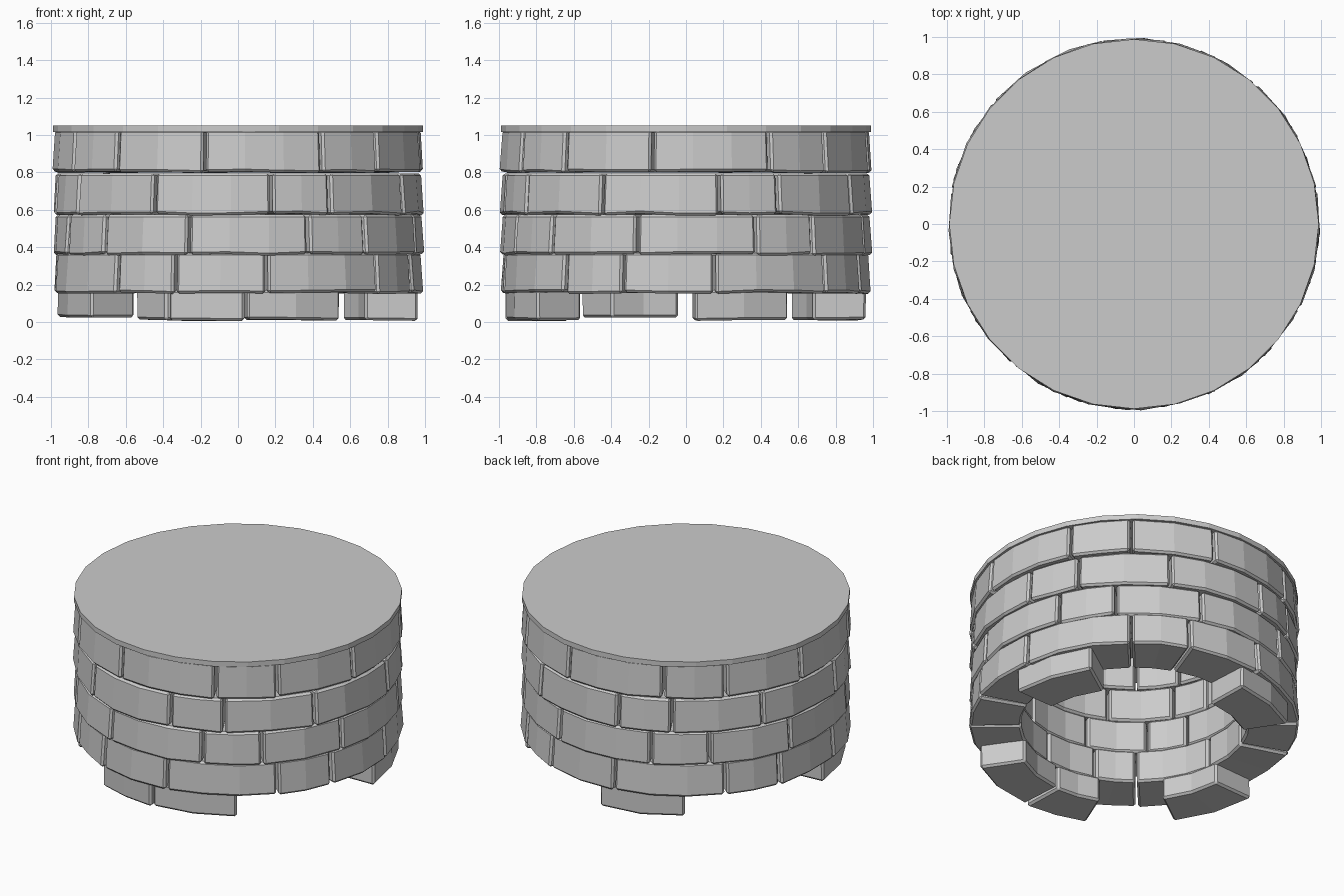
import bpy, bmesh, math, random

if "Cube" in bpy.data.objects:
    bpy.data.objects.remove(bpy.data.objects["Cube"])

random.seed(4)
INNER = 0.68


def brick(name, a0, a1, z0, z1, r_top, r_bot, r_in=INNER, jitter=0.006):
    """Curved, faceted stone block between two angles, with chipped edges."""
    gap = 0.45
    a0, a1 = a0 + gap, a1 - gap
    n = max(2, round((a1 - a0) / 13))
    bm = bmesh.new()
    rings = []
    for i in range(n + 1):
        a = math.radians(a0 + (a1 - a0) * i / n)
        j = random.uniform(-jitter, jitter)
        dz = random.uniform(-jitter, jitter)
        section = [(r_in, z0), (r_bot + j, z0 + dz),
                   (r_top + j * 0.5, z1), (r_in, z1)]
        rings.append([bm.verts.new((r * math.cos(a), r * math.sin(a), z))
                      for r, z in section])
    for p, q in zip(rings, rings[1:]):
        for k in range(4):
            m = (k + 1) % 4
            bm.faces.new((p[k], p[m], q[m], q[k]))
    bm.faces.new(rings[0])
    bm.faces.new(rings[-1])
    bmesh.ops.recalc_face_normals(bm, faces=bm.faces)
    me = bpy.data.meshes.new(name)
    bm.to_mesh(me)
    bm.free()
    ob = bpy.data.objects.new(name, me)
    bpy.context.collection.objects.link(ob)
    # Chamfered stone edges
    bev = ob.modifiers.new("chamfer", 'BEVEL')
    bev.width = 0.013
    bev.segments = 1
    bev.limit_method = 'ANGLE'
    bev.angle_limit = math.radians(40)
    return ob


# Four full courses: z range and joint angles, repeated every quarter turn
courses = [
    (0.155, 0.37, (-41, -20, 9)),
    (0.36, 0.575, (-15.5, 22.5, 43.5)),
    (0.575, 0.795, (-27, 10.5, 30)),
    (0.80, 1.025, (-63, -41, -10.5)),
]
for c, (z0, z1, joints) in enumerate(courses, 1):
    ends = list(joints) + [joints[0] + 90]
    for quarter in range(4):
        for b in range(3):
            t = 90 * quarter
            brick(f"course_{c}_brick_{quarter * 3 + b + 1}",
                  ends[b] + t, ends[b + 1] + t, z0, z1, 0.978, 0.992)

# Broken bottom course: the few remaining stones
feet = [(2.5, 35, 0.01), (92, 125, 0.01), (183, 216, 0.025),
        (272.5, 305, 0.01), (247, 272.5, 0.005)]
for i, (a0, a1, z0) in enumerate(feet, 1):
    brick(f"bottom_stone_{i}", a0, a1, z0, 0.17, 0.965, 0.965, jitter=0.004)

# Thin flat floor slab on top
bpy.ops.mesh.primitive_cylinder_add(vertices=28, radius=0.988, depth=0.033,
                                    location=(0, 0, 1.0335))
bpy.context.object.name = "top_slab"
